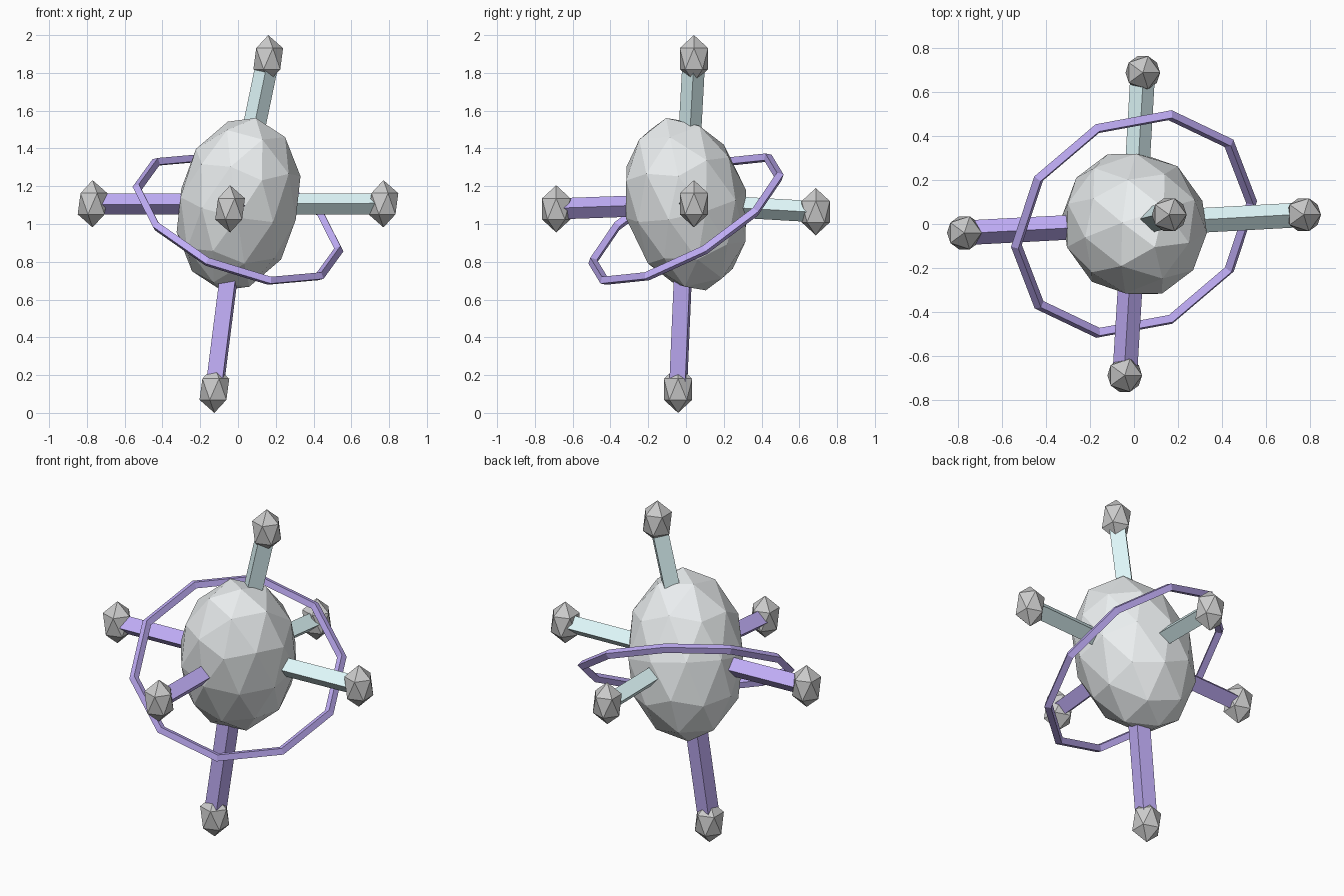
import bpy, bmesh
from math import pi, cos, sin
from mathutils import Vector, Matrix

if "Cube" in bpy.data.objects:
    bpy.data.objects.remove(bpy.data.objects["Cube"])


def material(name, rgb):
    m = bpy.data.materials.new(name)
    m.diffuse_color = (*rgb, 1)
    m.use_nodes = True
    m.node_tree.nodes["Principled BSDF"].inputs["Base Color"].default_value = m.diffuse_color
    return m


purple = material("purple", (0.53, 0.42, 0.93))
pale = material("pale_blue", (0.75, 0.95, 0.97))
silver = material("silver", (0.83, 0.86, 0.87))
steel = material("steel", (0.70, 0.70, 0.71))


def finish(bm, name, mat):
    bmesh.ops.recalc_face_normals(bm, faces=bm.faces[:])
    me = bpy.data.meshes.new(name)
    bm.to_mesh(me)
    bm.free()
    ob = bpy.data.objects.new(name, me)
    bpy.context.collection.objects.link(ob)
    me.materials.append(mat)
    return ob


def ellipsoid(name, loc, r, rz, sub, mat, axis=(0, 0, 1)):
    rot = Vector((0, 0, 1)).rotation_difference(Vector(axis)).to_matrix().to_4x4()
    mx = Matrix.Translation(loc) @ rot @ Matrix.Diagonal((r, r, rz, 1))
    bm = bmesh.new()
    bmesh.ops.create_icosphere(bm, subdivisions=sub, radius=1, matrix=mx)
    finish(bm, name, mat)


def arm(name, start, end, r, mat):
    # four-sided bar, one edge facing front before it is aimed
    d = end - start
    rot = Vector((0, 0, 1)).rotation_difference(d).to_matrix().to_4x4()
    mx = Matrix.Translation((start + end) / 2) @ rot
    bm = bmesh.new()
    bmesh.ops.create_cone(bm, cap_ends=True, segments=4, radius1=r, radius2=r,
                          depth=d.length, matrix=mx)
    finish(bm, name, mat)


# Leaning faceted core
centre = Vector((0, 0, 1.105))
ellipsoid("core", Vector((0.003, 0, 1.105)), 0.327, 0.477, 2, silver, (0.2, -0.23, 1))

# Six arms with faceted tips
for side, tip, r, mat in (
    ("top", (0.16, 0.042, 1.875), 0.06, pale),
    ("bottom", (-0.125, -0.042, 0.125), 0.06, purple),
    ("left", (-0.77, -0.04, 1.107), 0.056, purple),
    ("right", (0.77, 0.042, 1.107), 0.056, pale),
    ("front", (-0.042, -0.687, 1.08), 0.056, purple),
    ("back", (0.04, 0.687, 1.065), 0.056, pale),
):
    tip = Vector(tip)
    arm(side + "_arm", centre, tip, r, mat)
    ellipsoid(side + "_tip", tip, 0.088, 0.125, 1, steel)

# Tilted ten-sided orbit ring with a four-sided section
ring_centre = Vector((0, 0, 1.026))
n = Vector((0.416, -0.594, 1)).normalized()
u = Vector((0.54, 0.1, -0.165))
u = (u - n * u.dot(n)).normalized()
v = n.cross(u)
R, t, N, S = 0.567, 0.026, 10, 4
bm = bmesh.new()
loops = []
for i in range(N):
    a = 2 * pi * i / N
    out = u * cos(a) + v * sin(a)
    loops.append([bm.verts.new(ring_centre + out * (R + t * cos(2 * pi * j / S))
                               + n * t * sin(2 * pi * j / S)) for j in range(S)])
for i in range(N):
    p, q = loops[i], loops[(i + 1) % N]
    for j in range(S):
        k = (j + 1) % S
        bm.faces.new((p[j], q[j], q[k], p[k]))
finish(bm, "orbit_ring", purple)
